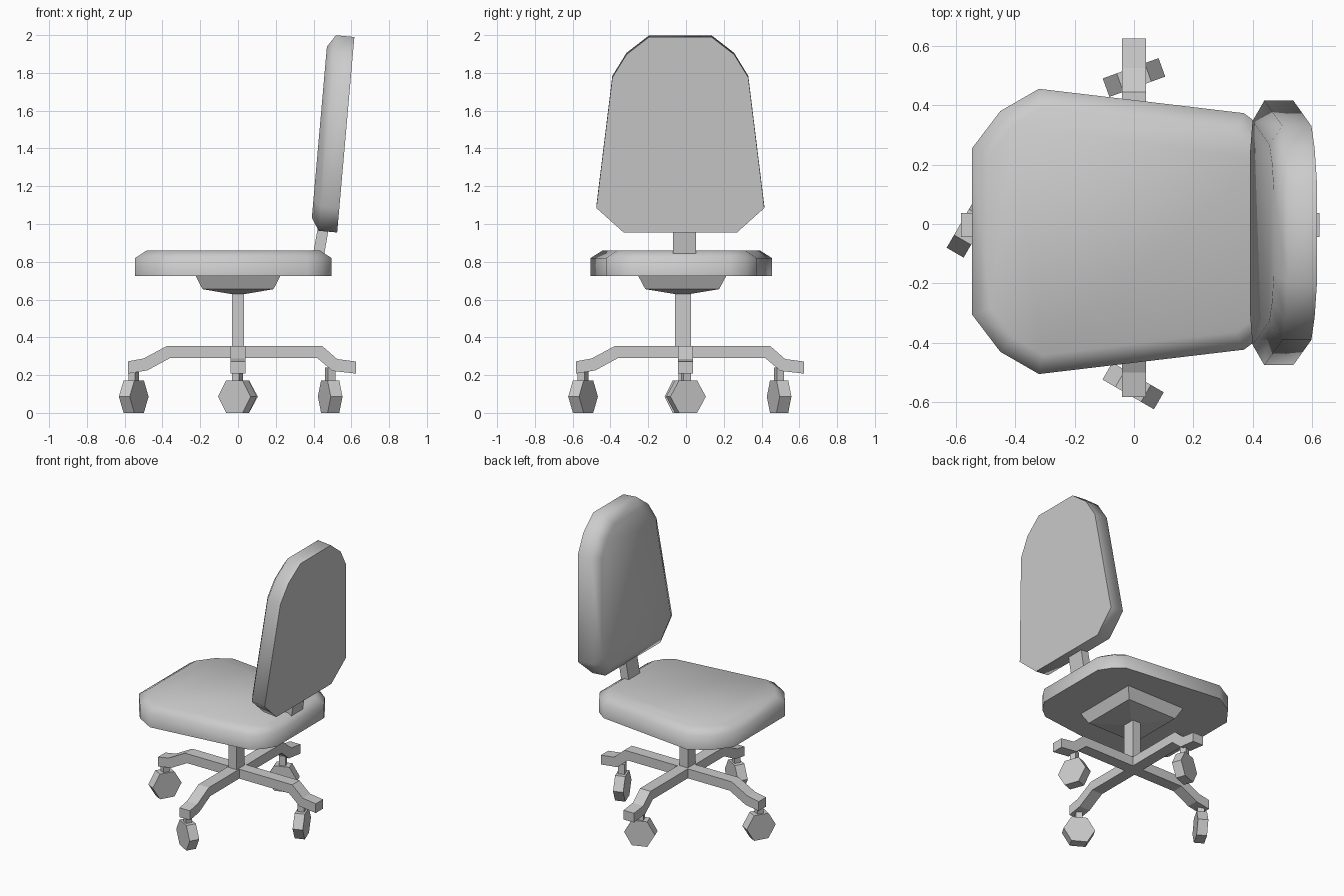
import bpy, bmesh
from math import radians, cos, sin, pi
from mathutils import Vector, Matrix

cube = bpy.data.objects.get("Cube")
if cube:
    bpy.data.objects.remove(cube)

grey = bpy.data.materials.new("light grey")
grey.use_nodes = True
GREY = (0.6, 0.6, 0.6, 1)
grey.diffuse_color = GREY
grey.node_tree.nodes["Principled BSDF"].inputs["Base Color"].default_value = GREY


def finish(bm, name, smooth=False):
    bmesh.ops.recalc_face_normals(bm, faces=bm.faces)
    mesh = bpy.data.meshes.new(name)
    bm.to_mesh(mesh)
    bm.free()
    mesh.materials.append(grey)
    obj = bpy.data.objects.new(name, mesh)
    bpy.context.collection.objects.link(obj)
    if smooth:
        bpy.ops.object.select_all(action="DESELECT")
        obj.select_set(True)
        bpy.context.view_layer.objects.active = obj
        bpy.ops.object.shade_smooth_by_angle(angle=radians(65))
    return obj


def prism(name, outline, direction, rim=None):
    """Extrude a flat outline; rim = (inset, rise) adds a padded edge."""
    bm = bmesh.new()
    base = bm.faces.new([bm.verts.new(p) for p in outline])
    direction = Vector(direction)
    ext = bmesh.ops.extrude_face_region(bm, geom=[base], use_keep_orig=True)["geom"]
    cap = [g for g in ext if isinstance(g, bmesh.types.BMFace)]
    bmesh.ops.translate(bm, vec=direction, verts=cap[0].verts[:])
    bmesh.ops.recalc_face_normals(bm, faces=bm.faces)
    if rim:
        bmesh.ops.inset_region(bm, faces=cap, thickness=rim[0], use_even_offset=True)
        bmesh.ops.translate(bm, vec=direction.normalized() * rim[1], verts=cap[0].verts[:])
    return finish(bm, name, smooth=bool(rim))


def box(name, center, size, matrix=None):
    bm = bmesh.new()
    bmesh.ops.create_cube(bm, size=1)
    bmesh.ops.scale(bm, vec=size, verts=bm.verts)
    if matrix:
        bmesh.ops.transform(bm, matrix=matrix, verts=bm.verts)
    bmesh.ops.translate(bm, vec=center, verts=bm.verts)
    return finish(bm, name)


def mirrored(half):
    """Close a half outline of (half width, position) pairs."""
    return half + [(-w, p) for w, p in reversed(half)]


# Padded seat
seat = mirrored([(.28, -.545), (.405, -.45), (.48, -.32),
                 (.398, .37), (.345, .44), (.26, .495)])
prism("seat", [(x, w - .025, .725) for w, x in seat], (0, 0, .095), (.062, .04))

# Padded backrest, leaning outwards
LEAN = .088
back = mirrored([(.30, .955), (.445, 1.085), (.36, 1.775), (.285, 1.897), (.165, 1.99)])
prism("backrest", [(.525 + LEAN * (z - .955), w - .03, z) for w, z in back],
      (-.098, 0, .009), (.065, .042))

# Neck joining seat and backrest
prism("backrest_neck", [(.395, -.069, .83), (.455, -.069, .83),
                        (.488, -.069, 1.02), (.43, -.069, 1.02)], (0, .123, 0))

# Mount under the seat: tapered tray with a shallow pyramid below
bm = bmesh.new()
rings = []
for half, z in ((.225, .727), (.188, .655), (.03, .628)):
    rings.append([bm.verts.new((sx * half, sy * half * 1.04 - .02, z))
                  for sx, sy in ((1, 1), (-1, 1), (-1, -1), (1, -1))])
for a, b in zip(rings, rings[1:]):
    for i in range(4):
        j = (i + 1) % 4
        bm.faces.new((a[i], a[j], b[j], b[i]))
bm.faces.new(rings[0])
bm.faces.new(rings[-1])
finish(bm, "seat_mount")

box("column", (0, -.017, .47), (.063, .085, .35))

# Crossed base beams, drooping towards the ends
beam = [(-.582, .273), (-.5, .288), (-.375, .355), (.445, .355), (.525, .285), (.625, .272),
        (.625, .208), (.5, .222), (.42, .29), (-.36, .29), (-.48, .225), (-.582, .208)]
prism("base_beam_across", [(a, -.043, z) for a, z in beam], (0, .08, 0))
prism("base_beam_along", [(-.04, a, z) for a, z in beam], (.08, 0, 0))

# Six-sided castors, each swivelled on a square stem
castors = {"right": (-.552, -.01, 60), "left": (.488, 0, 110),
           "front": (-.003, -.545, -30), "back": (0, .493, 20)}
for side, (x, y, turn) in castors.items():
    spin = Matrix.Rotation(radians(turn), 4, "Z")
    place = Matrix.Translation((x, y, .086)) @ spin
    hexagon = [place @ Vector((.1 * cos(i * pi / 3), -.033, .1 * sin(i * pi / 3)))
               for i in range(6)]
    prism("castor_wheel_" + side, hexagon, spin @ Vector((0, .066, 0)))
    box("castor_stem_" + side, (x, y, .19), (.042, .042, .1), spin)
